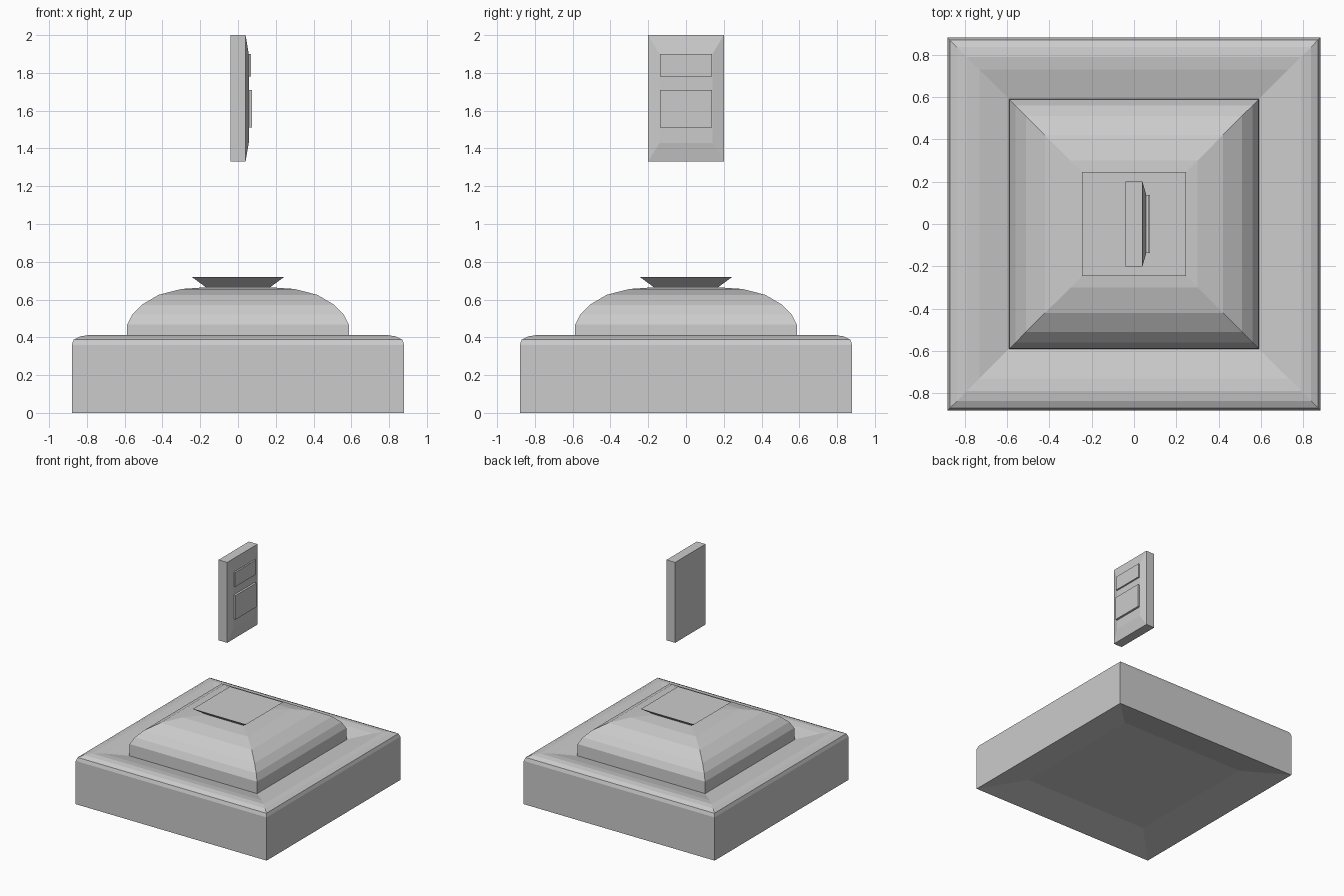
import bpy, bmesh

if "Cube" in bpy.data.objects:
    bpy.data.objects.remove(bpy.data.objects["Cube"])


def loft(name, rings, cap_start=False, cap_end=False):
    """Skin a list of four-cornered rings into a flat-shaded object."""
    bm = bmesh.new()
    loops = [[bm.verts.new(p) for p in ring] for ring in rings]
    for a, b in zip(loops, loops[1:]):
        for i in range(4):
            j = (i + 1) % 4
            bm.faces.new((a[i], a[j], b[j], b[i]))
    if cap_start:
        bm.faces.new(loops[0][::-1])
    if cap_end:
        bm.faces.new(loops[-1])
    mesh = bpy.data.meshes.new(name)
    bm.to_mesh(mesh)
    bm.free()
    obj = bpy.data.objects.new(name, mesh)
    bpy.context.collection.objects.link(obj)
    return obj


def square(h, z):
    return [(-h, -h, z), (h, -h, z), (h, h, z), (-h, h, z)]


def upright(x, w, z0, z1):
    return [(x, -w, z0), (x, w, z0), (x, w, z1), (x, -w, z1)]


# Plinth: shallow recess underneath, rounded rim, gutter sloping inwards
loft("plinth", [square(h, z) for h, z in (
    (0.59, 0.06), (0.88, 0), (0.88, 0.36), (0.87, 0.388), (0.835, 0.405),
    (0.79, 0.412), (0.73, 0.405), (0.59, 0.37))], cap_start=True)

# Domed square step
loft("dome", [square(h, z) for h, z in (
    (0.59, 0.37), (0.587, 0.467), (0.56, 0.52), (0.51, 0.572),
    (0.42, 0.625), (0.30, 0.656), (0.17, 0.665))])

# Flared cap plate
loft("cap_plate", [square(0.17, 0.665), square(0.245, 0.72)], cap_end=True)

# Floating upright tablet with a sloped front border
loft("tablet", [upright(-0.04, 0.2, 1.33, 2.0), upright(0.04, 0.2, 1.33, 2.0),
                upright(0.057, 0.14, 1.43, 1.90)], True, True)

# Raised panels on the tablet
for name, x, z0, z1 in (("upper_panel", 0.07, 1.78, 1.90),
                        ("lower_panel", 0.075, 1.51, 1.71)):
    loft(name, [upright(0.05, 0.137, z0, z1), upright(x, 0.137, z0, z1)], True, True)
